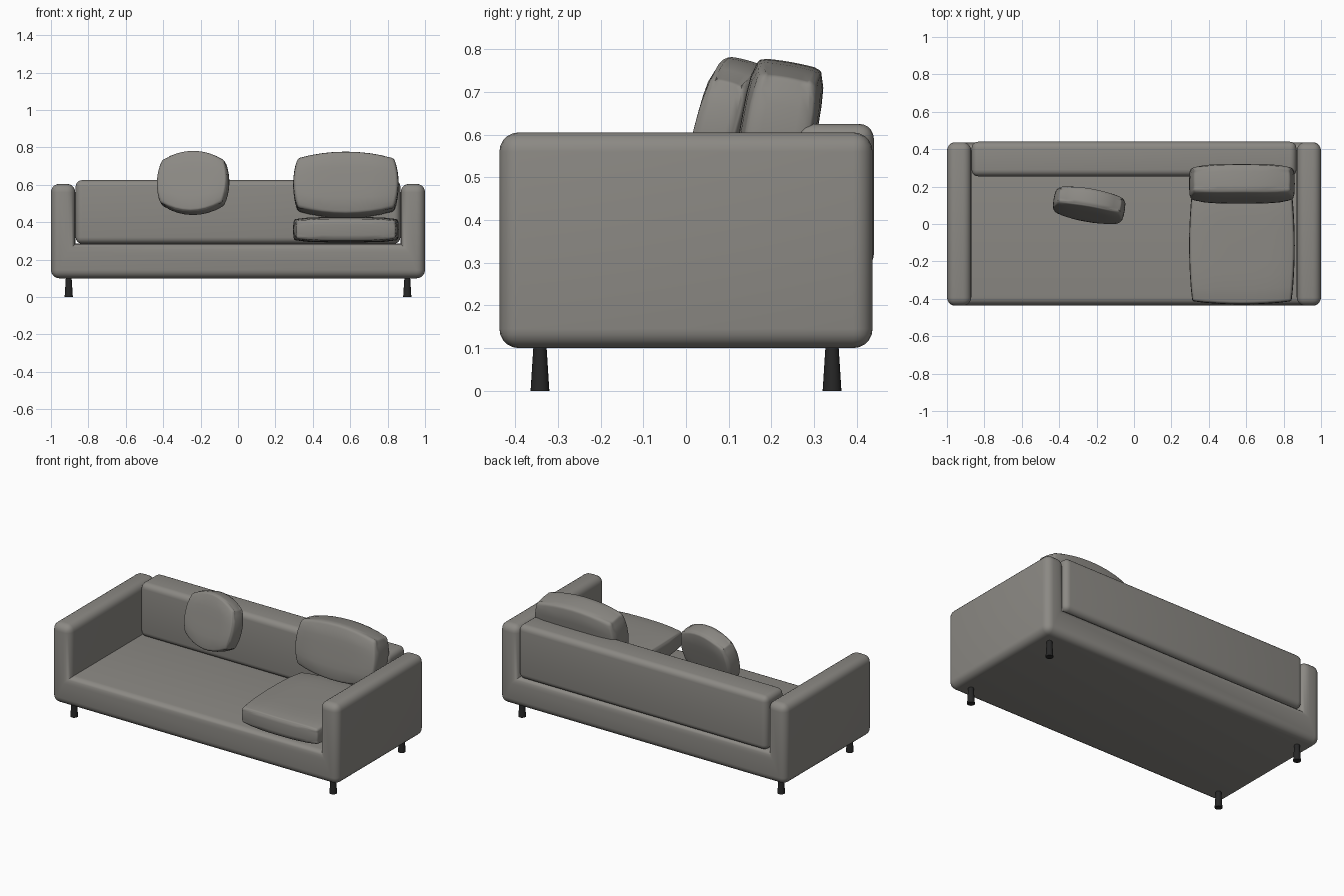
import bpy, bmesh
from math import radians
from mathutils import Matrix, Euler

cube = bpy.data.objects.get("Cube")
if cube:
    bpy.data.objects.remove(cube, do_unlink=True)


def material(name, rgb):
    m = bpy.data.materials.new(name)
    m.use_nodes = True
    m.diffuse_color = (*rgb, 1)
    bsdf = next(n for n in m.node_tree.nodes if n.type == 'BSDF_PRINCIPLED')
    bsdf.inputs["Base Color"].default_value = (*rgb, 1)
    return m


FABRIC = material("grey fabric", (0.26, 0.25, 0.23))
BLACK = material("black leg", (0.02, 0.02, 0.02))


def finish(bm, name, mat, angle=40):
    bmesh.ops.recalc_face_normals(bm, faces=bm.faces)
    mesh = bpy.data.meshes.new(name)
    bm.to_mesh(mesh)
    bm.free()
    mesh.materials.append(mat)
    ob = bpy.data.objects.new(name, mesh)
    bpy.context.scene.collection.objects.link(ob)
    bpy.ops.object.select_all(action='DESELECT')
    ob.select_set(True)
    bpy.context.view_layer.objects.active = ob
    bpy.ops.object.shade_smooth_by_angle(angle=radians(angle))
    return ob


def rounded_extrusion(name, profile, y0, y1, radius):
    """Front profile extruded along y, with its outward edges rounded."""
    bm = bmesh.new()
    face = bm.faces.new([bm.verts.new((x, y0, z)) for x, z in profile])
    out = bmesh.ops.extrude_face_region(bm, geom=[face])["geom"]
    moved = [v for v in out if isinstance(v, bmesh.types.BMVert)]
    bmesh.ops.translate(bm, verts=moved, vec=(0, y1 - y0, 0))
    bmesh.ops.recalc_face_normals(bm, faces=bm.faces)
    edges = [e for e in bm.edges if e.is_convex]
    bmesh.ops.bevel(bm, geom=edges, offset=radius, segments=5, profile=0.5,
                    affect='EDGES', clamp_overlap=True)
    return finish(bm, name, FABRIC)


def cushion(name, size, centre, rotation, bow, pinch, radius):
    """Stuffed box: sides bow outward, faces thin toward the rim."""
    hx, hy, hz = (s / 2 for s in size)
    bm = bmesh.new()
    bmesh.ops.create_cube(bm, size=2)
    bmesh.ops.subdivide_edges(bm, edges=bm.edges[:], cuts=7, use_grid_fill=True)
    for v in bm.verts:
        u, t, w = v.co
        v.co = (u * (hx - bow[0] * w * w - radius * 0.3 * t * t),
                t * hy * (1 - pinch * (u ** 4 + w ** 4) / 2),
                w * (hz - bow[1] * u * u - radius * 0.3 * t * t))
    rim = [e for e in bm.edges if e.calc_face_angle(0) > radians(50)]
    bmesh.ops.bevel(bm, geom=rim, offset=radius, segments=3, profile=0.5,
                    affect='EDGES', clamp_overlap=True)
    bm.transform(Matrix.Translation(centre) @
                 Euler([radians(a) for a in rotation]).to_matrix().to_4x4())
    return finish(bm, name, FABRIC, 60)


# Base and both arms as one upholstered frame
half = [(0.87, 0.285), (0.87, 0.605), (1, 0.605), (1, 0.1)]
frame = half + [(-x, z) for x, z in reversed(half)]
rounded_extrusion("base_and_arms", frame, -0.437, 0.437, 0.045)

# Backrest
back = [(-0.868, 0.285), (-0.868, 0.625), (0.868, 0.625), (0.868, 0.285)]
rounded_extrusion("backrest", back, 0.255, 0.44, 0.035)

# Loose cushions
cushion("seat_cushion", (0.565, 0.135, 0.63), (0.577, -0.115, 0.36),
        (90, 0, 0), (0.016, 0.016), 0.3, 0.015)
cushion("back_pillow", (0.565, 0.18, 0.345), (0.577, 0.215, 0.6),
        (-10, 0, 0), (0.022, 0.035), 0.28, 0.015)
cushion("small_pillow", (0.385, 0.12, 0.34), (-0.24, 0.1, 0.61),
        (-15, 0, -10), (0.022, 0.05), 0.3, 0.015)

# Legs, flaring toward the floor
for side, sx in (("left", 1), ("right", -1)):
    for end, sy in (("front", -1), ("back", 1)):
        bm = bmesh.new()
        bmesh.ops.create_cone(bm, cap_ends=True, segments=20, radius1=0.022,
                              radius2=0.015, depth=0.11,
                              matrix=Matrix.Translation((sx * 0.905, sy * 0.342, 0.055)))
        finish(bm, f"{end}_{side}_leg", BLACK)
